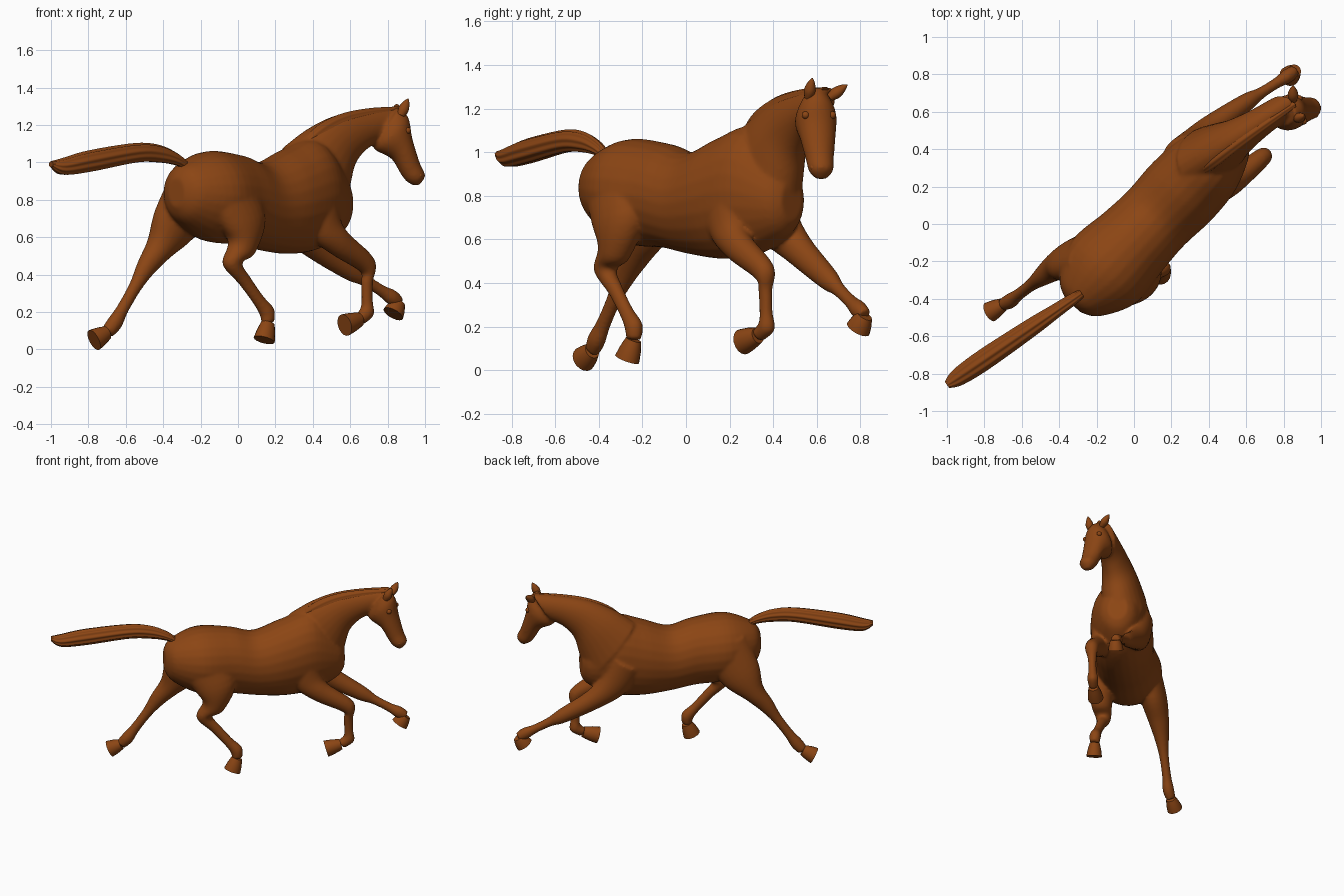
import bpy, bmesh, math
from mathutils import Vector

cube = bpy.data.objects.get("Cube")
if cube:
    bpy.data.objects.remove(cube, do_unlink=True)

coat = bpy.data.materials.new("chestnut_brown")
coat.use_nodes = True
coat.diffuse_color = (0.26, 0.06, 0.007, 1)
coat.node_tree.nodes["Principled BSDF"].inputs["Base Color"].default_value = coat.diffuse_color


def spline(before, start, end, after, t):
    """Smooth curve between start and end."""
    leave, arrive = (end - before) / 2, (after - start) / 2
    gap = end - start
    return (start + leave * t + (3 * gap - 2 * leave - arrive) * t * t
            + (leave + arrive - 2 * gap) * t * t * t)


def loft(bm, frames, sides=24, steps=5, groove=0, lobes=9):
    """Skin closed rings through frames of centre, up and side vectors."""
    last, rings = len(frames) - 1, []
    for i in range(last):
        nearby = [frames[max(0, min(last, i + k))] for k in (-1, 0, 1, 2)]
        for s in range(steps + (i == last - 1)):
            centre, up, side = [spline(*vectors, s / steps) for vectors in zip(*nearby)]
            ring = []
            for j in range(sides):
                a = math.tau * j / sides
                swell = 1 + groove * math.cos(lobes * a)
                offset = up * math.cos(a) + side * math.sin(a)
                ring.append(bm.verts.new(centre + offset * swell))
            rings.append(ring)
    for near, far in zip(rings, rings[1:]):
        for j in range(sides):
            k = (j + 1) % sides
            bm.faces.new((near[j], near[k], far[k], far[j]))
    bm.faces.new(rings[0][::-1])
    bm.faces.new(rings[-1])


def profile(rows, slope, shift):
    """Frames lying in the upright plane y = slope * x + shift."""
    side = Vector((-slope, 1, 0)).normalized()
    frames = []
    for upper_x, upper_z, lower_x, lower_z, width in rows:
        upper = Vector((upper_x, slope * upper_x + shift, upper_z))
        lower = Vector((lower_x, slope * lower_x + shift, lower_z))
        frames.append(((upper + lower) / 2, (upper - lower) / 2, side * width))
    return frames


def upright(rows, slope, shift):
    """Profile whose sections stand straight up."""
    return profile([(x, top, x, low, width) for x, top, low, width in rows], slope, shift)


def limb(points, depths, side=Vector((-1, 1, 0)).normalized()):
    """Frames square to a path; thick sections are flatter sideways."""
    path, frames = [Vector(p) for p in points], []
    for i, depth in enumerate(depths):
        along = path[min(i + 1, len(path) - 1)] - path[max(i - 1, 0)]
        front = along.cross(side).normalized()
        width = min(0.92 * depth, 0.05 + 0.3 * depth)
        frames.append((path[i], front * depth, front.cross(along).normalized() * width))
    return frames


def with_cannon(joints):
    """Add the slender shank between the fourth and fifth joints."""
    knee, fetlock = Vector(joints[3]), Vector(joints[4])
    return joints[:4] + [knee.lerp(fetlock, t) for t in (.35, .75)] + joints[4:]


def finish(name, bm, angle=50):
    bmesh.ops.recalc_face_normals(bm, faces=bm.faces)
    mesh = bpy.data.meshes.new(name)
    bm.to_mesh(mesh)
    bm.free()
    mesh.materials.append(coat)
    for face in mesh.polygons:
        face.use_smooth = True
    mesh.set_sharp_from_angle(angle=math.radians(angle))
    ob = bpy.data.objects.new(name, mesh)
    bpy.context.collection.objects.link(ob)
    return ob


def part(name, frames, **options):
    bm = bmesh.new()
    loft(bm, frames, **options)
    return finish(name, bm)


# Trunk, neck and head sections, rump to muzzle
trunk = upright([
    (-.33, .92, .76, .06), (-.29, .99, .68, .15), (-.16, 1.06, .58, .24), (0, 1.04, .56, .22),
    (.12, 1, .53, .21), (.26, 1.07, .51, .22), (.4, 1.12, .53, .2), (.52, .96, .61, .13),
    (.56, .87, .68, .07)], 1.03, -.09)
neck = profile([
    (.25, 1.08, .54, .66, .16), (.38, 1.18, .58, .86, .13), (.52, 1.25, .61, .98, .1),
    (.68, 1.285, .67, 1.06, .08), (.85, 1.3, .73, 1.1, .07)], .66, .1)
head = profile([
    (.86, 1.3, .73, 1.13, .065), (.91, 1.24, .73, 1.07, .095), (.93, 1.13, .82, 1.02, .083),
    (.97, 1, .87, .94, .065), (1, .93, .9, .9, .056), (.97, .88, .94, .875, .025)], .2, .43)

# Legs: joints from the body down, then the direction of the hoof
hind_depths = (.18, .145, .08, .056, .037, .035, .044, .037)
fore_depths = (.13, .11, .075, .053, .034, .032, .042, .035)
legs = {
    "hind_right": (hind_depths, (-.02, -.03, -.09), [
        (-.08, -.33, .88), (.03, -.31, .68), (.02, -.33, .54), (-.03, -.37, .46),
        (.155, -.24, .2), (.16, -.24, .14)]),
    "hind_left": (hind_depths, (-.07, -.04, -.04), [
        (-.22, -.15, .87), (-.34, -.19, .67), (-.42, -.23, .54), (-.49, -.28, .44),
        (-.66, -.41, .14), (-.7, -.43, .09)]),
    "fore_right": (fore_depths, (-.08, -.07, -.03), [
        (.43, .19, .82), (.46, .2, .66), (.54, .24, .57), (.69, .36, .45),
        (.69, .37, .2), (.65, .33, .16)]),
    "fore_left": (fore_depths, (-.03, -.03, -.06), [
        (.25, .37, .82), (.32, .43, .66), (.42, .52, .55), (.6, .65, .42),
        (.82, .79, .28), (.86, .82, .25)]),
}

# One skin blended over trunk, neck, head and legs
bm = bmesh.new()
for frames in (trunk, neck, head):
    loft(bm, frames)
for depths, toe, joints in legs.values():
    loft(bm, limb(with_cannon(joints), depths))
body = finish("horse_body", bm)
remesh = body.modifiers.new("blend", 'REMESH')
remesh.mode = 'VOXEL'
remesh.voxel_size = 0.01
remesh.use_smooth_shade = True
relax = body.modifiers.new("relax", 'SMOOTH')
relax.factor = 0.5
relax.iterations = 8

# Hooves flare from the last joint to a flat sole
for name, (depths, toe, joints) in legs.items():
    start, reach = Vector(joints[-1]), Vector(toe)
    path = [start + reach * t for t in (0, .5, 1)]
    part(name + "_hoof", limb(path, (.038, .052, .06)), sides=16, steps=2)

# Tail streaming behind, grooved into strands
part("tail", upright([
    (-.28, 1.01, .96, .022), (-.33, 1.05, .985, .03), (-.42, 1.09, 1, .036),
    (-.55, 1.1, 1, .046), (-.8, 1.06, .95, .054), (-.94, 1.02, .935, .045),
    (-1, 1.005, .975, .02)], .68, -.18), sides=54, groove=.07)

# Mane follows the crest, lies to the right and sinks into the withers
part("mane", [(centre + up * .78 - side * .3, up * size, side * size * 1.4)
              for (centre, up, side), size in zip(neck, (.06, .2, .24, .24, .2))],
     sides=42, groove=.05, lobes=7)

# Ears: pointed leaves
across = head[0][2].normalized()
for name, sign, tip in (("right_ear", -1, (.91, .58, 1.34)), ("left_ear", 1, (.85, .74, 1.31))):
    base = Vector((.86, .61, 1.25)) + across * sign * .05
    path = [base.lerp(Vector(tip), t) for t in (0, .4, .8, 1)]
    part(name, limb(path, (.02, .029, .016, .002), across), sides=14, steps=3)

# Eyes and nostril rims, mostly sunk into both sides of the head
for side_name, sign in (("right", -1), ("left", 1)):
    for name, spot, reach, size in (("eye", (.895, .61, 1.17), .062, .018),
                                    ("nostril", (.965, .62, .93), .038, .013)):
        bm = bmesh.new()
        bmesh.ops.create_uvsphere(bm, u_segments=16, v_segments=10, radius=size)
        bmesh.ops.translate(bm, vec=Vector(spot) + across * sign * reach, verts=bm.verts)
        finish(f"{side_name}_{name}", bm)
